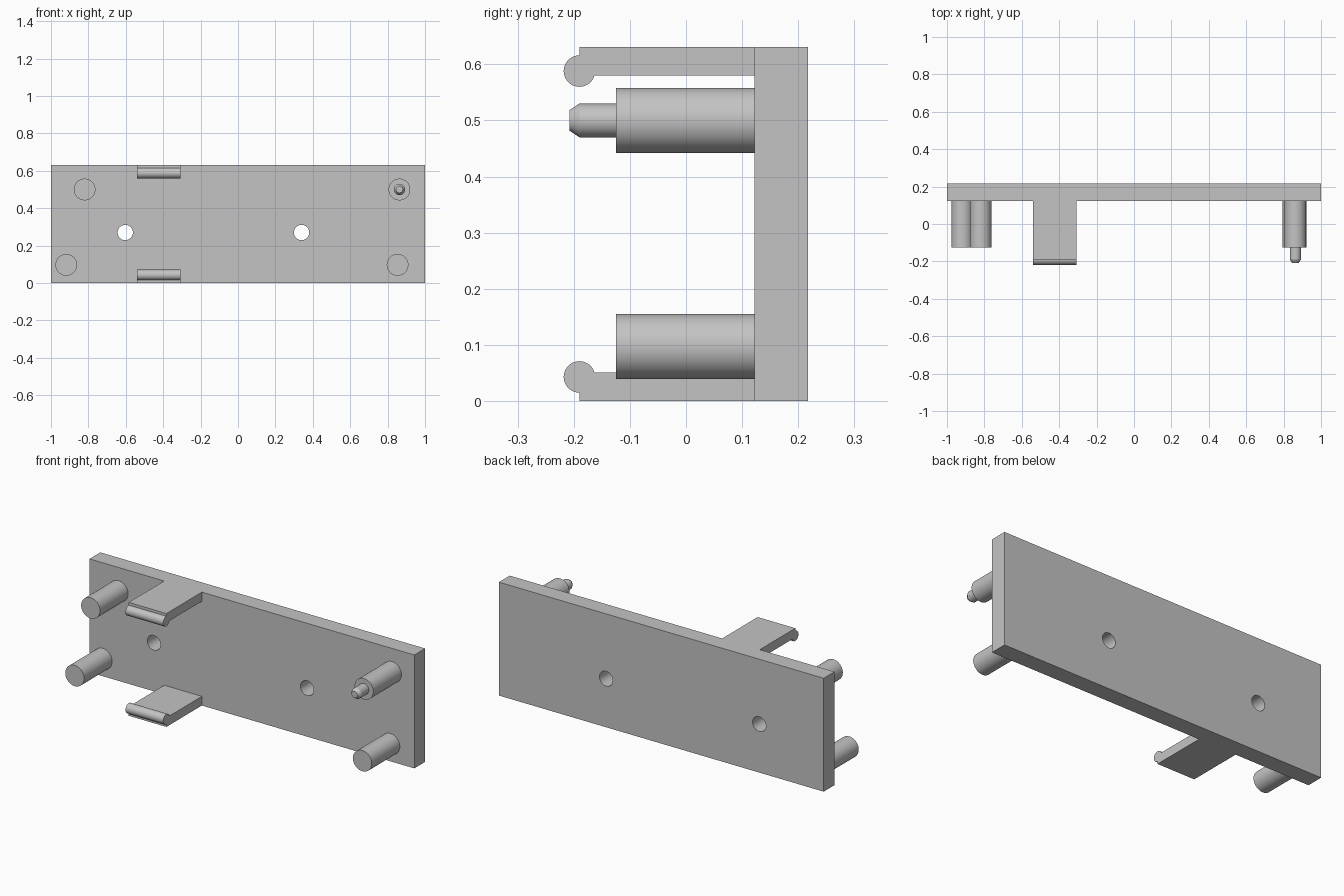
import bpy
import bmesh
from math import radians, sin, cos
from mathutils import Matrix, Vector

HEIGHT = 0.631
FRONT, BACK = 0.122, 0.217

old = bpy.data.objects.get("Cube")
if old:
    bpy.data.objects.remove(old, do_unlink=True)

grey = bpy.data.materials.new("light_grey_plastic")
grey.use_nodes = True
colour = (0.55, 0.55, 0.55, 1)
grey.diffuse_color = colour
grey.node_tree.nodes["Principled BSDF"].inputs["Base Color"].default_value = colour


def finish(name, bm, smooth=True):
    bmesh.ops.recalc_face_normals(bm, faces=bm.faces)
    mesh = bpy.data.meshes.new(name)
    bm.to_mesh(mesh)
    bm.free()
    mesh.materials.append(grey)
    obj = bpy.data.objects.new(name, mesh)
    bpy.context.collection.objects.link(obj)
    if smooth:
        shade(obj)
    return obj


def shade(obj):
    bpy.ops.object.select_all(action="DESELECT")
    obj.select_set(True)
    bpy.context.view_layer.objects.active = obj
    bpy.ops.object.shade_smooth_by_angle(angle=radians(25))


def add_rod(bm, x, z, y_front, y_back, r_front, r_back):
    """Cylinder or cone lying along y."""
    place = Matrix.Translation((x, (y_front + y_back) / 2, z)) @ Matrix.Rotation(radians(90), 4, "X")
    bmesh.ops.create_cone(bm, cap_ends=True, segments=48, radius1=r_back, radius2=r_front,
                          depth=y_back - y_front, matrix=place)


# Base plate with two screw holes
bm = bmesh.new()
bmesh.ops.create_cube(bm, size=1, matrix=Matrix.Translation((0, (FRONT + BACK) / 2, HEIGHT / 2))
                      @ Matrix.Diagonal((2, BACK - FRONT, HEIGHT, 1)))
plate = finish("base_plate", bm, smooth=False)

bm = bmesh.new()
for x in (-0.603, 0.34):
    add_rod(bm, x, 0.27, FRONT - 0.1, BACK + 0.1, 0.041, 0.041)
cutter = finish("hole_cutter", bm, smooth=False)
cut = plate.modifiers.new("screw_holes", "BOOLEAN")
cut.operation = "DIFFERENCE"
cut.solver = "EXACT"
cut.object = cutter
bpy.context.view_layer.objects.active = plate
bpy.ops.object.modifier_apply(modifier=cut.name)
bpy.data.objects.remove(cutter, do_unlink=True)
shade(plate)

# Four round posts
posts = {"upper_right_post": (-0.82, 0.5), "lower_right_post": (-0.918, 0.097),
         "upper_left_post": (0.863, 0.5), "lower_left_post": (0.853, 0.097)}
for name, (x, z) in posts.items():
    bm = bmesh.new()
    add_rod(bm, x, z, -0.125, FRONT, 0.058, 0.058)
    finish(name, bm)

# Locating pin with a chamfered tip, turned from a profile
bm = bmesh.new()
profile = [(0, -0.208), (0.018, -0.208), (0.03, -0.19), (0.03, -0.125)]
x, z = posts["upper_left_post"]
verts = [bm.verts.new((x + r, y, z)) for r, y in profile]
edges = [bm.edges.new(pair) for pair in zip(verts, verts[1:])]
bmesh.ops.spin(bm, geom=verts + edges, cent=(x, 0, z), axis=(0, 1, 0),
               angle=radians(360), steps=40, use_duplicate=False)
bmesh.ops.remove_doubles(bm, verts=bm.verts, dist=0.0005)
finish("locating_pin", bm)

# Snap clips: an arm ending in a round bead, mirrored top to bottom
BEAD_Y, BEAD_Z, BEAD_R, ARM_Z = -0.19, 0.588, 0.028, 0.58
section = [(FRONT, HEIGHT), (BEAD_Y, HEIGHT)]
for i in range(29):
    a = radians(90 + 253.4 * i / 28)
    section.append((BEAD_Y + BEAD_R * cos(a), BEAD_Z + BEAD_R * sin(a)))
section.append((FRONT, ARM_Z))

for name, flip in (("upper_clip", False), ("lower_clip", True)):
    bm = bmesh.new()
    face = bm.faces.new([bm.verts.new((-0.54, y, HEIGHT - z if flip else z)) for y, z in section])
    swept = bmesh.ops.extrude_face_region(bm, geom=[face], use_keep_orig=True)
    moved = [g for g in swept["geom"] if isinstance(g, bmesh.types.BMVert)]
    bmesh.ops.translate(bm, verts=moved, vec=Vector((0.232, 0, 0)))
    finish(name, bm)
